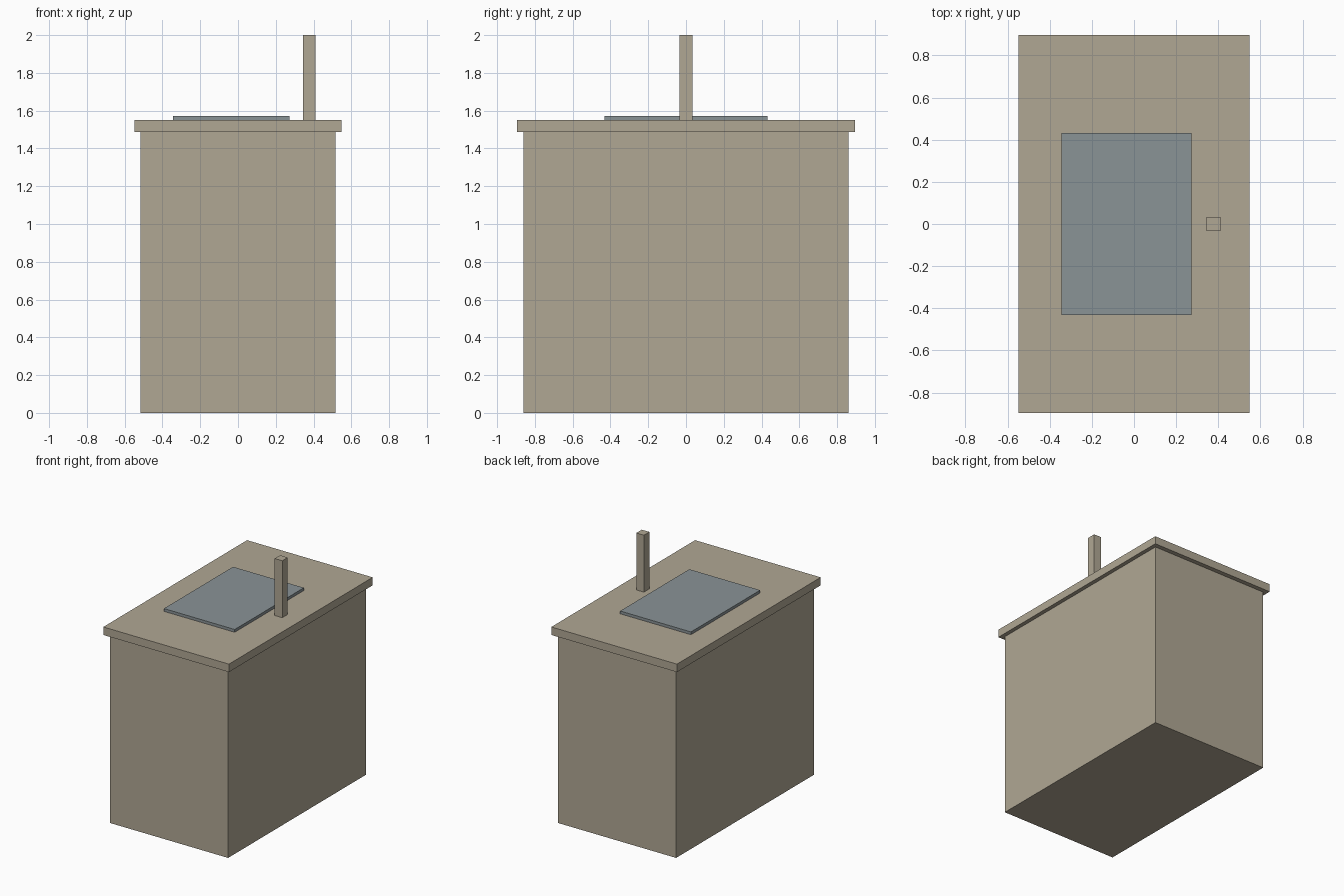
import bpy

if "Cube" in bpy.data.objects:
    bpy.data.objects.remove(bpy.data.objects["Cube"])


def material(name, rgb):
    m = bpy.data.materials.new(name)
    m.diffuse_color = (*rgb, 1.0)
    m.use_nodes = True
    m.node_tree.nodes["Principled BSDF"].inputs["Base Color"].default_value = m.diffuse_color
    return m


def box(name, x, y, z, mat):
    """Box spanning the given (min, max) ranges."""
    spans = (x, y, z)
    bpy.ops.mesh.primitive_cube_add(size=1, location=[(a + b) / 2 for a, b in spans])
    ob = bpy.context.object
    ob.name = name
    ob.scale = [b - a for a, b in spans]
    bpy.ops.object.transform_apply(location=False, rotation=False, scale=True)
    ob.data.materials.append(mat)
    return ob


beige = material("warm_beige", (0.434, 0.386, 0.296))
blue_grey = material("blue_grey", (0.254, 0.292, 0.305))

# Cabinet body and overhanging worktop
box("cabinet", (-0.516, 0.516), (-0.86, 0.86), (0.0, 1.488), beige)
box("worktop", (-0.548, 0.548), (-0.896, 0.896), (1.488, 1.551), beige)

# Raised basin plate, set towards the left
box("basin", (-0.345, 0.273), (-0.431, 0.431), (1.551, 1.573), blue_grey)

# Upright tap post
box("tap", (0.344, 0.41), (-0.034, 0.034), (1.551, 2.0), beige)
